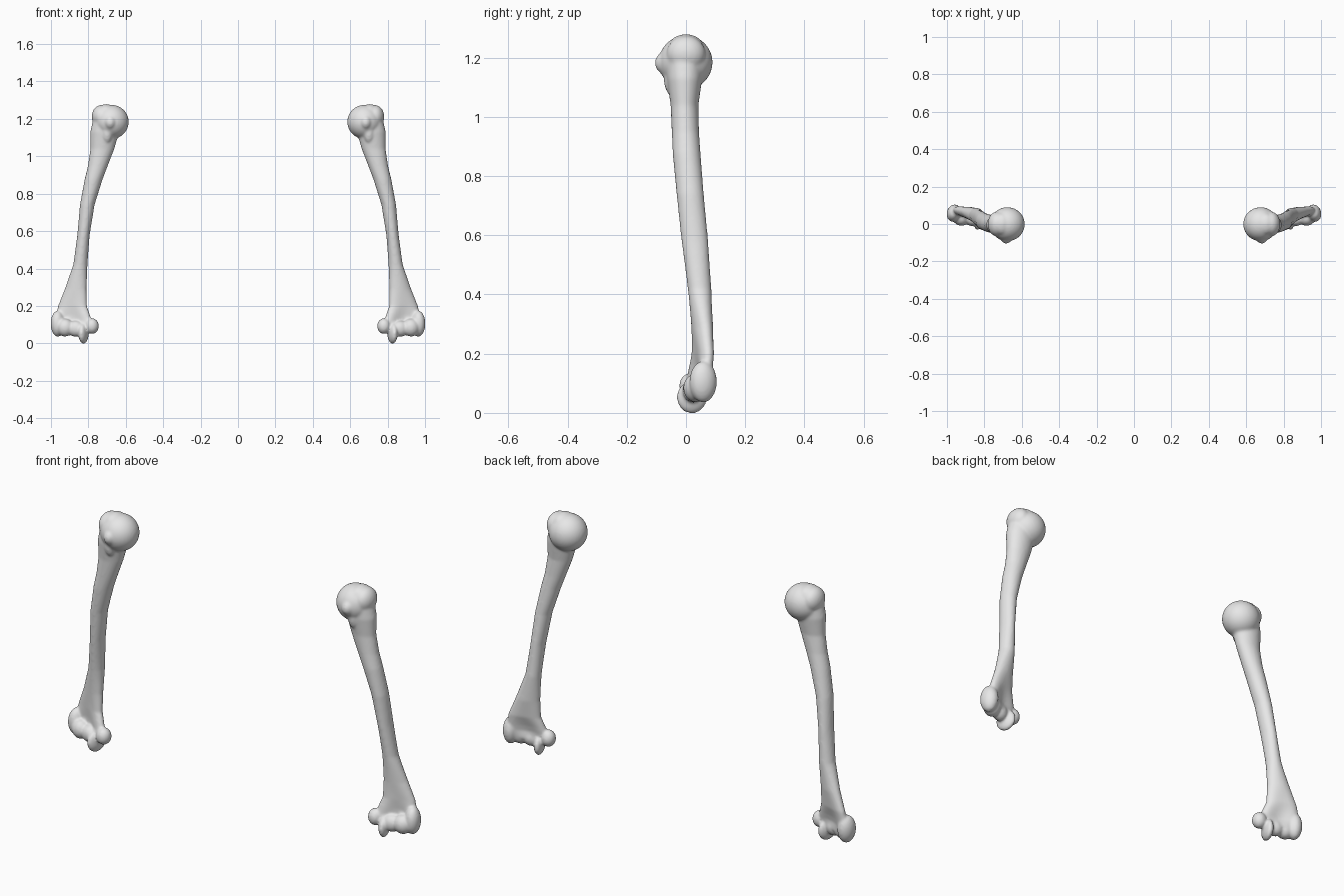
import bpy, bmesh
from math import sin, cos, pi, radians
from mathutils import Matrix, Vector

cube = bpy.data.objects.get("Cube")
if cube:
    bpy.data.objects.remove(cube)

bone = bpy.data.materials.new("bone_grey")
bone.use_nodes = True
colour = (0.8, 0.8, 0.8, 1)
bone.diffuse_color = colour
bone.node_tree.nodes["Principled BSDF"].inputs["Base Color"].default_value = colour

SIDES = 32
bm = bmesh.new()


def ring(z, x, y, rx, ry, tilt, pinch):
    """Elliptical section, turned by tilt, thinned in its middle by pinch."""
    verts = []
    for i in range(SIDES):
        a = 2 * pi * i / SIDES
        thin = 1 - pinch * sin(a) ** 4
        p = Matrix.Rotation(radians(tilt), 3, 'Z') @ Vector((rx * cos(a), ry * sin(a) * thin, 0))
        verts.append(bm.verts.new(p + Vector((x, y, z))))
    return verts


def blob(x, y, z, rx, ry, rz, tilt=0):
    """Ellipsoid lump."""
    m = (Matrix.Translation((x, y, z)) @ Matrix.Rotation(radians(tilt), 4, 'Z')
         @ Matrix.Diagonal((rx, ry, rz, 1)))
    bmesh.ops.create_uvsphere(bm, u_segments=32, v_segments=20, radius=1, matrix=m)


# Shaft: height, centre, half widths, turn, pinch of the hollows
sections = [
    (1.22, .71, -.005, .060, .060, 0, 0),
    (1.13, .713, -.005, .077, .060, 0, 0),
    (1.04, .725, -.005, .064, .047, 0, 0),
    (.95, .749, -.002, .053, .046, 0, 0),
    (.877, .772, .002, .048, .047, 0, 0),
    (.74, .806, .014, .039, .046, 0, 0),
    (.58, .826, .030, .033, .045, 0, 0),
    (.42, .843, .046, .038, .040, 10, 0),
    (.29, .868, .055, .060, .034, 17, 0),
    (.20, .885, .057, .080, .034, 17, .25),
    (.15, .882, .050, .095, .036, 17, .6),
    (.12, .877, .045, .100, .036, 17, .7),
    (.08, .875, .038, .090, .032, 17, .3),
]
rings = [ring(*s) for s in sections]
for upper, lower in zip(rings, rings[1:]):
    for i in range(SIDES):
        j = (i + 1) % SIDES
        bm.faces.new((upper[i], lower[i], lower[j], upper[j]))
bm.faces.new(rings[0])
bm.faces.new(rings[-1][::-1])

# Upper end: ball head, outer knob, front knob and its ridge
blob(.677, -.001, 1.184, .093, .091, .091)
blob(.732, .000, 1.212, .050, .066, .062)
blob(.705, .000, 1.235, .050, .060, .044)
blob(.683, -.064, 1.182, .033, .041, .040)
blob(.700, -.045, 1.13, .030, .030, .060)

# Lower end: outer knob, rounded joint rollers, ridge and inner knob
blob(.963, .058, .105, .038, .047, .070, 17)
blob(.925, .033, .084, .046, .042, .048, 17)
blob(.868, .025, .078, .045, .036, .043, 17)
blob(.826, .020, .053, .024, .053, .055, 17)
blob(.780, .014, .092, .036, .037, .042, 17)

bmesh.ops.recalc_face_normals(bm, faces=bm.faces)
mesh = bpy.data.meshes.new("upper_arm_bones")
bm.to_mesh(mesh)
bm.free()
mesh.materials.append(bone)
obj = bpy.data.objects.new("upper_arm_bones", mesh)
bpy.context.collection.objects.link(obj)

# Fuse the parts, soften the joins, and mirror to the other side
fuse = obj.modifiers.new("fuse", 'REMESH')
fuse.mode = 'VOXEL'
fuse.voxel_size = 0.006
fuse.use_smooth_shade = True
soften = obj.modifiers.new("soften", 'SMOOTH')
soften.factor = 0.5
soften.iterations = 8
mirror = obj.modifiers.new("mirror", 'MIRROR')
mirror.use_mirror_merge = False
for p in mesh.polygons:
    p.use_smooth = True
